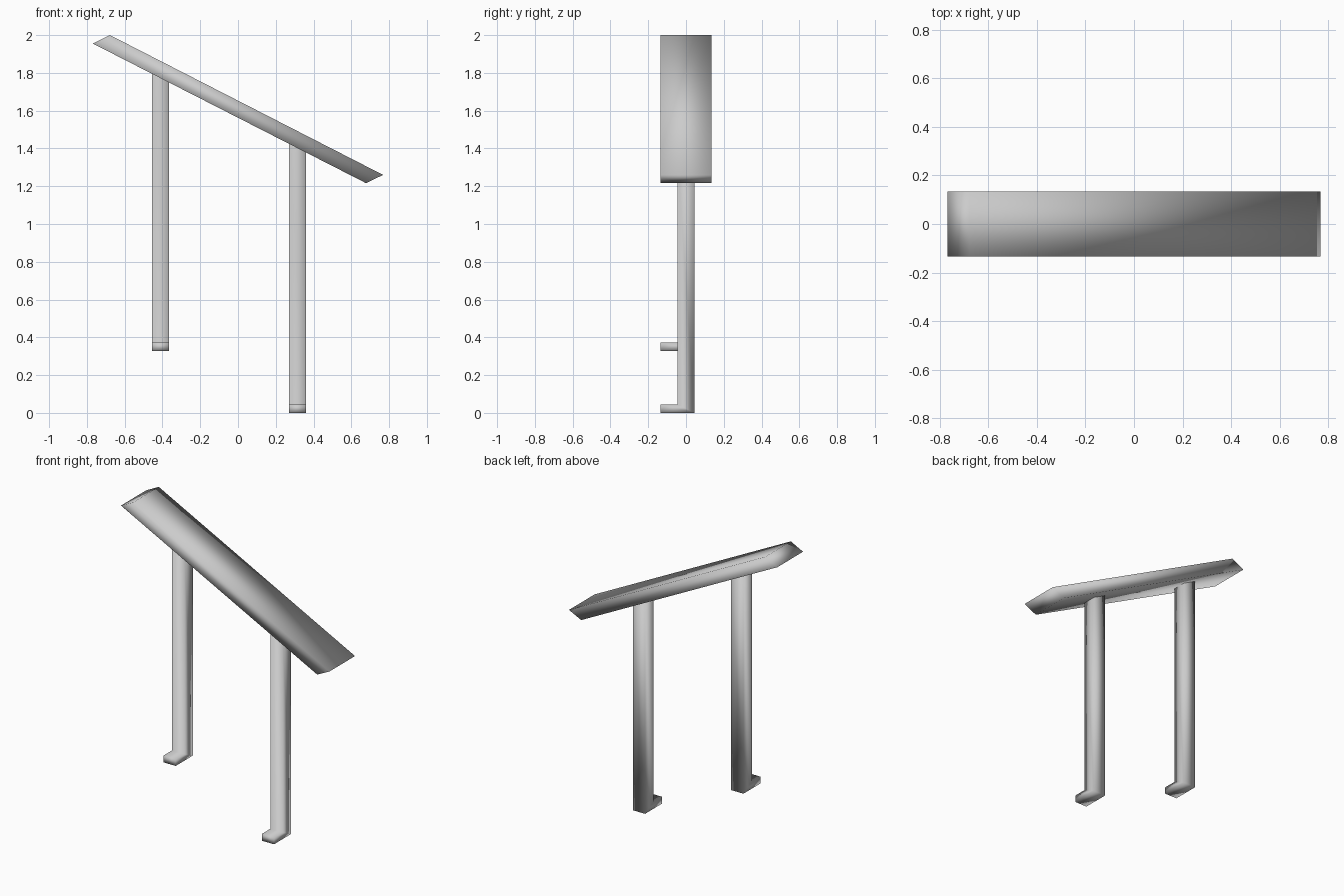
import bpy, bmesh
from mathutils import Vector

if "Cube" in bpy.data.objects:
    bpy.data.objects.remove(bpy.data.objects["Cube"])

SLOPE = -0.511          # fall of the rail along x
HALF_W = 0.135          # half depth of the rail
HALF_P = 0.045          # half thickness of a post


def underside(x):
    """Height of the rail's lower face at x."""
    return 1.955 + SLOPE * (x + 0.768)


def prism(name, profile, direction):
    """Extrude a closed 3D profile along a direction, smooth shaded."""
    bm = bmesh.new()
    face = bm.faces.new([bm.verts.new(p) for p in profile])
    geo = bmesh.ops.extrude_face_region(bm, geom=[face], use_keep_orig=True)
    moved = [g for g in geo["geom"] if isinstance(g, bmesh.types.BMVert)]
    bmesh.ops.translate(bm, verts=moved, vec=Vector(direction))
    bmesh.ops.recalc_face_normals(bm, faces=bm.faces)
    for f in bm.faces:
        f.smooth = True
    mesh = bpy.data.meshes.new(name)
    obj = bpy.data.objects.new(name, mesh)
    bpy.context.collection.objects.link(obj)
    return obj, bm


# Sloping handrail with slanted ends
rail, bm = prism("handrail",
                 [(-0.768, -HALF_W, 1.955), (0.678, -HALF_W, underside(0.678)),
                  (0.768, -HALF_W, 1.26), (-0.678, -HALF_W, 2.0)],
                 (0, 2 * HALF_W, 0))
bm.to_mesh(rail.data)
bm.free()

# Square posts with a small foot pointing forward, tops cut to the rail slope
for name, x, base in (("upper_post", -0.41, 0.328), ("lower_post", 0.315, 0.0)):
    outline = [(-HALF_W, 0), (HALF_P, 0), (HALF_P, 1.6), (-HALF_P, 1.6),
               (-HALF_P, 0.045), (-HALF_W, 0.045)]
    post, bm = prism(name, [(x - HALF_P, y, base + z) for y, z in outline],
                     (2 * HALF_P, 0, 0))
    for v in bm.verts:
        if v.co.z > base + 1:
            v.co.z = underside(v.co.x)
    bm.to_mesh(post.data)
    bm.free()
